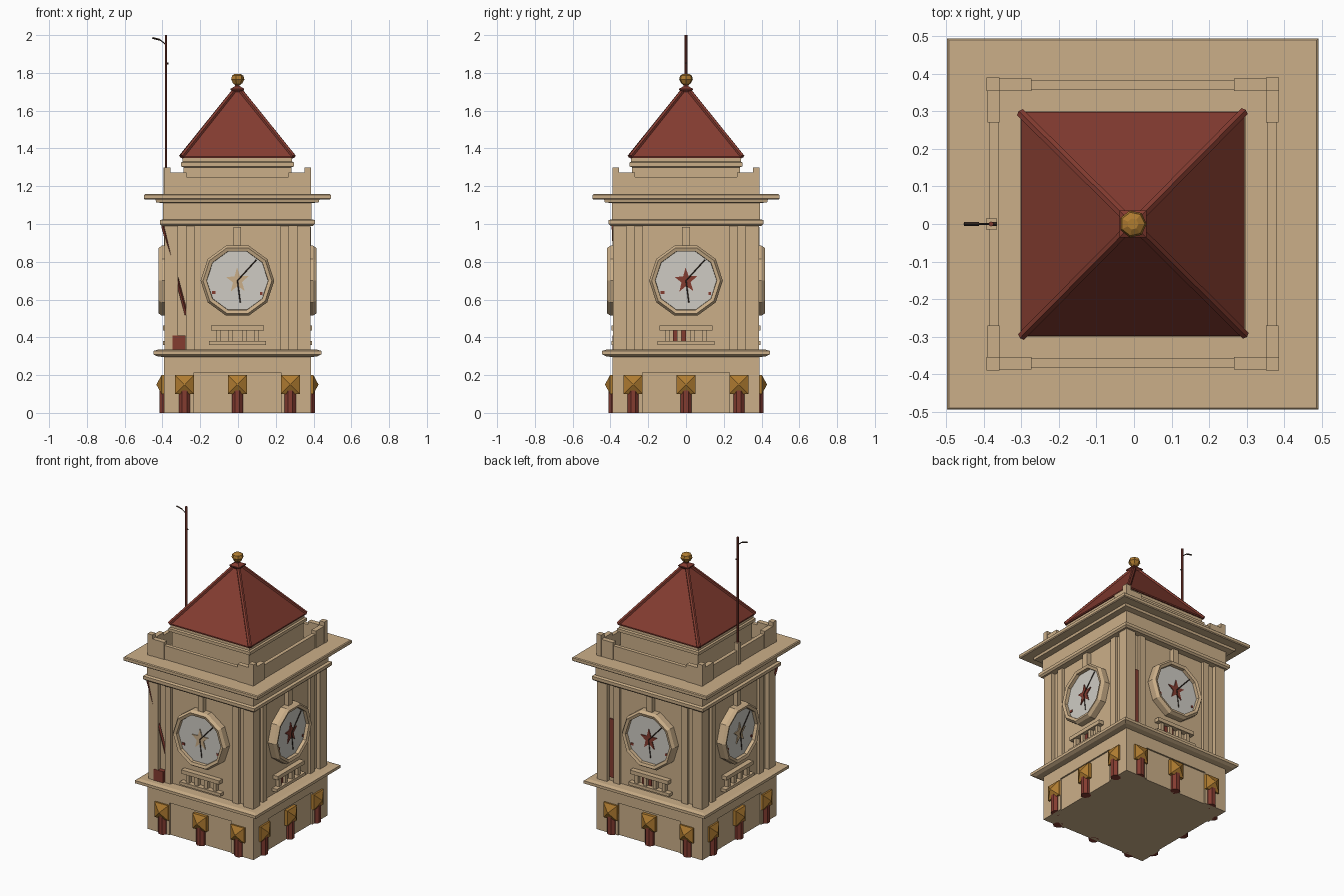
import bpy, bmesh, math
from mathutils import Matrix, Vector

if "Cube" in bpy.data.objects:
    bpy.data.objects.remove(bpy.data.objects["Cube"])

def material(name, rgb):
    m = bpy.data.materials.new(name)
    m.diffuse_color = (*rgb, 1)
    m.use_nodes = True
    m.node_tree.nodes["Principled BSDF"].inputs["Base Color"].default_value = m.diffuse_color
    return m

TAN = material("sandstone", (0.60, 0.43, 0.25))
RED = material("red_tile", (0.23, 0.045, 0.03))
GOLD = material("gold", (0.43, 0.20, 0.03))
WHITE = material("dial_white", (0.62, 0.60, 0.55))
DARK = material("dark_metal", (0.05, 0.03, 0.02))
SHIFT = Matrix.Translation((-0.003, 0, 0))
SQ = math.sqrt(2)

def finish(name, bm, mat, sides=(0,)):
    """Make an object, repeating the geometry on the given sides (0 front, 1 right, 2 back, 3 left)."""
    bmesh.ops.recalc_face_normals(bm, faces=bm.faces)
    src = bpy.data.meshes.new(name + "_src")
    bm.to_mesh(src)
    bm.free()
    out = bmesh.new()
    for k in sides:
        start = len(out.verts)
        out.from_mesh(src)
        out.verts.ensure_lookup_table()
        bmesh.ops.transform(out, verts=out.verts[start:],
                            matrix=SHIFT @ Matrix.Rotation(k * math.pi / 2, 4, 'Z'))
    me = bpy.data.meshes.new(name)
    out.to_mesh(me)
    out.free()
    bpy.data.meshes.remove(src)
    me.materials.append(mat)
    ob = bpy.data.objects.new(name, me)
    bpy.context.collection.objects.link(ob)
    return ob

def add_box(bm, x0, x1, y0, y1, z0, z1):
    m = Matrix.Translation(((x0 + x1) / 2, (y0 + y1) / 2, (z0 + z1) / 2)) @ \
        Matrix.Diagonal((x1 - x0, y1 - y0, z1 - z0, 1))
    bmesh.ops.create_cube(bm, size=1, matrix=m)

def add_lathe(bm, profile, n, axis='Z', centre=(0, 0, 0), turn=0.0, closed=False):
    """Spin (radius, offset along axis) points; axis 'Y' runs outward from the front."""
    rings = []
    for r, h in profile:
        ring = []
        for i in range(n):
            a = turn + 2 * math.pi * i / n
            u, v = r * math.cos(a), r * math.sin(a)
            p = (u, v, h) if axis == 'Z' else (u, -h, v)
            ring.append(bm.verts.new(Vector(p) + Vector(centre)))
        rings.append(ring)
    pairs = list(zip(rings, rings[1:])) + ([(rings[-1], rings[0])] if closed else [])
    for a, b in pairs:
        for i in range(n):
            bm.faces.new((a[i], a[(i + 1) % n], b[(i + 1) % n], b[i]))
    if not closed:
        bm.faces.new(rings[0])
        bm.faces.new(rings[-1])

def boxes(name, mat, dims, sides=(0,)):
    bm = bmesh.new()
    for d in dims:
        add_box(bm, *d)
    return finish(name, bm, mat, sides)

def lathe(name, mat, profile, n, sides=(0,), **kw):
    bm = bmesh.new()
    add_lathe(bm, profile, n, **kw)
    return finish(name, bm, mat, sides)

def square(name, mat, profile):
    return lathe(name, mat, [(h * SQ, z) for h, z in profile], 4, turn=math.pi / 4)

def plate(name, mat, pts, y0, y1, sides):
    """Flat outline in x, z, extruded between two depths."""
    bm = bmesh.new()
    f = bm.faces.new([bm.verts.new((x, y0, z)) for x, z in pts])
    g = bmesh.ops.extrude_face_region(bm, geom=[f])["geom"]
    bmesh.ops.translate(bm, vec=(0, y1 - y0, 0),
                        verts=[v for v in g if isinstance(v, bmesh.types.BMVert)])
    return finish(name, bm, mat, sides)

def rod(bm, a, b, r, n=6):
    a, b = Vector(a), Vector(b)
    m = Matrix.Translation((a + b) / 2) @ (b - a).to_track_quat('Z', 'Y').to_matrix().to_4x4()
    bmesh.ops.create_cone(bm, cap_ends=True, segments=n, radius1=r, radius2=r,
                          depth=(b - a).length, matrix=m)

ALL = (0, 1, 2, 3)

# Base with corner piers, band and ledge
square("base_core", TAN, [(0.38, 0), (0.38, 0.25)])
boxes("base_corner_piers", TAN, [(0.23, 0.39, -0.39, -0.23, 0, 0.22)], ALL)
square("base_band", TAN, [(0.39, 0.215), (0.39, 0.295), (0.425, 0.30), (0.445, 0.31),
                          (0.445, 0.328), (0.42, 0.335)])

# Gold pointed blocks on red posts, three to a side
bm = bmesh.new()
for x in (-0.28, 0, 0.28):
    add_lathe(bm, [(0.05 * SQ, 0.37), (0.05 * SQ, 0.402), (0.003, 0.428)], 4, axis='Y',
              centre=(x, 0, 0.15), turn=math.pi / 4)
finish("gold_blocks", bm, GOLD, ALL)
bm = bmesh.new()
for x in (-0.28, 0, 0.28):
    add_lathe(bm, [(0.032, 0), (0.032, 0.13)], 8, centre=(x, -0.382, 0), turn=math.pi / 8)
finish("red_posts", bm, RED, ALL)

# Clock storey: wall, corner piers, pilasters
square("tower_wall", TAN, [(0.36, 0.32), (0.36, 1.02)])
boxes("corner_piers", TAN, [(0.315, 0.387, -0.387, -0.315, 0.33, 1.0)], ALL)
boxes("pilasters", TAN, [(s * 0.25 - 0.022, s * 0.25 + 0.022, -0.378, -0.35, 0.33, 1.0)
                         for s in (-1, 1)], ALL)

# Exposed red patches beside the piers
boxes("red_back_strip", RED, [(-0.31, -0.275, -0.367, -0.35, 0.36, 0.75)], (2,))
boxes("red_front_patch", RED, [(-0.345, -0.275, -0.39, -0.35, 0.335, 0.41)])
bm = bmesh.new()
rod(bm, (-0.395, -0.385, 0.99), (-0.27, -0.365, 0.52), 0.009, 4)
finish("red_front_brace", bm, RED)

# Clocks
lathe("clock_frames", TAN, [(0.195, 0.35), (0.195, 0.40), (0.182, 0.418), (0.163, 0.412),
                            (0.160, 0.36)], 10, ALL, axis='Y', centre=(0, 0, 0.70),
      closed=True)
lathe("clock_dials", WHITE, [(0.166, 0.355), (0.166, 0.39)], 10, ALL, axis='Y',
      centre=(0, 0, 0.70))
boxes("clock_keystones", TAN, [(-0.02, 0.02, -0.39, -0.35, 0.88, 0.985)], ALL)
star = [(0.07 if i % 2 == 0 else 0.028, math.radians(20 + 36 * i)) for i in range(10)]
pts = [(0.9 * r * math.cos(a), 0.70 + r * math.sin(a)) for r, a in star]
plate("red_dial_stars", RED, pts, -0.389, -0.396, (1, 2))
plate("tan_dial_stars", TAN, pts, -0.389, -0.396, (0, 3))
bm = bmesh.new()
rod(bm, (0, -0.398, 0.70), (0.10, -0.398, 0.81), 0.003, 4)
rod(bm, (0, -0.398, 0.70), (0.015, -0.398, 0.585), 0.003, 4)
finish("clock_hands", bm, DARK, ALL)
boxes("dial_marks", RED, [(-0.135, -0.115, -0.394, -0.388, 0.63, 0.645),
                          (0.12, 0.132, -0.394, -0.388, 0.625, 0.64)], ALL)

# Small balconies under the clocks
boxes("balconies", TAN, [(-0.14, 0.14, -0.395, -0.35, 0.437, 0.462),
                         (-0.15, 0.15, -0.395, -0.35, 0.36, 0.38)] +
      [(x - 0.012, x + 0.012, -0.385, -0.35, 0.38, 0.437) for x in (-0.1, -0.035, 0.035, 0.1)],
      ALL)
boxes("balcony_red_panels", RED, [(-0.07, 0, -0.368, -0.35, 0.38, 0.437)], (1, 2))

# Cornice, frieze and broad eave slab
square("cornice", TAN, [(0.40, 0.99), (0.41, 1.0), (0.41, 1.02), (0.393, 1.025),
                        (0.393, 1.11), (0.43, 1.115), (0.435, 1.135)])
square("eave_slab", TAN, [(0.49, 1.13), (0.495, 1.135), (0.495, 1.153), (0.49, 1.158)])

# Parapet with stepped corners
boxes("parapet", TAN, [(-0.37, 0.37, -0.383, -0.358, 1.15, 1.25)], ALL)
boxes("parapet_corners", TAN, [(0.27, 0.385, -0.388, -0.355, 1.15, 1.272),
                               (0.355, 0.388, -0.385, -0.27, 1.15, 1.272),
                               (0.355, 0.39, -0.39, -0.355, 1.15, 1.30)], ALL)

# Roof drum, pyramid roof, hip ribs, cap and finial
square("roof_drum", TAN, [(0.285, 1.15), (0.285, 1.30), (0.30, 1.305), (0.30, 1.325),
                          (0.29, 1.33), (0.29, 1.355)])
square("roof", RED, [(0.298, 1.35), (0.298, 1.358), (0.012, 1.715)])
bm = bmesh.new()
rod(bm, (0.298, -0.295, 1.357), (0.01, -0.01, 1.715), 0.013, 6)
finish("roof_hip_ribs", bm, RED, ALL)
square("roof_cap", RED, [(0.02, 1.69), (0.036, 1.71), (0.036, 1.716), (0.012, 1.73), (0.012, 1.75)])
lathe("finial", GOLD, [(0.012, 1.735), (0.026, 1.745), (0.037, 1.765), (0.032, 1.785),
                       (0.015, 1.795)], 7)

# Flagpole on the left parapet
bm = bmesh.new()
rod(bm, (-0.378, 0, 1.15), (-0.378, 0, 2.0), 0.007)
finish("flagpole", bm, RED)
boxes("flagpole_foot", TAN, [(-0.392, -0.362, -0.014, 0.014, 1.15, 1.30)])
bm = bmesh.new()
rod(bm, (-0.378, 0, 1.95), (-0.41, 0, 1.975), 0.003, 4)
rod(bm, (-0.41, 0, 1.975), (-0.45, 0, 1.985), 0.005, 4)
rod(bm, (-0.378, 0, 1.85), (-0.364, 0, 1.85), 0.005, 4)
finish("flagpole_fittings", bm, DARK)
